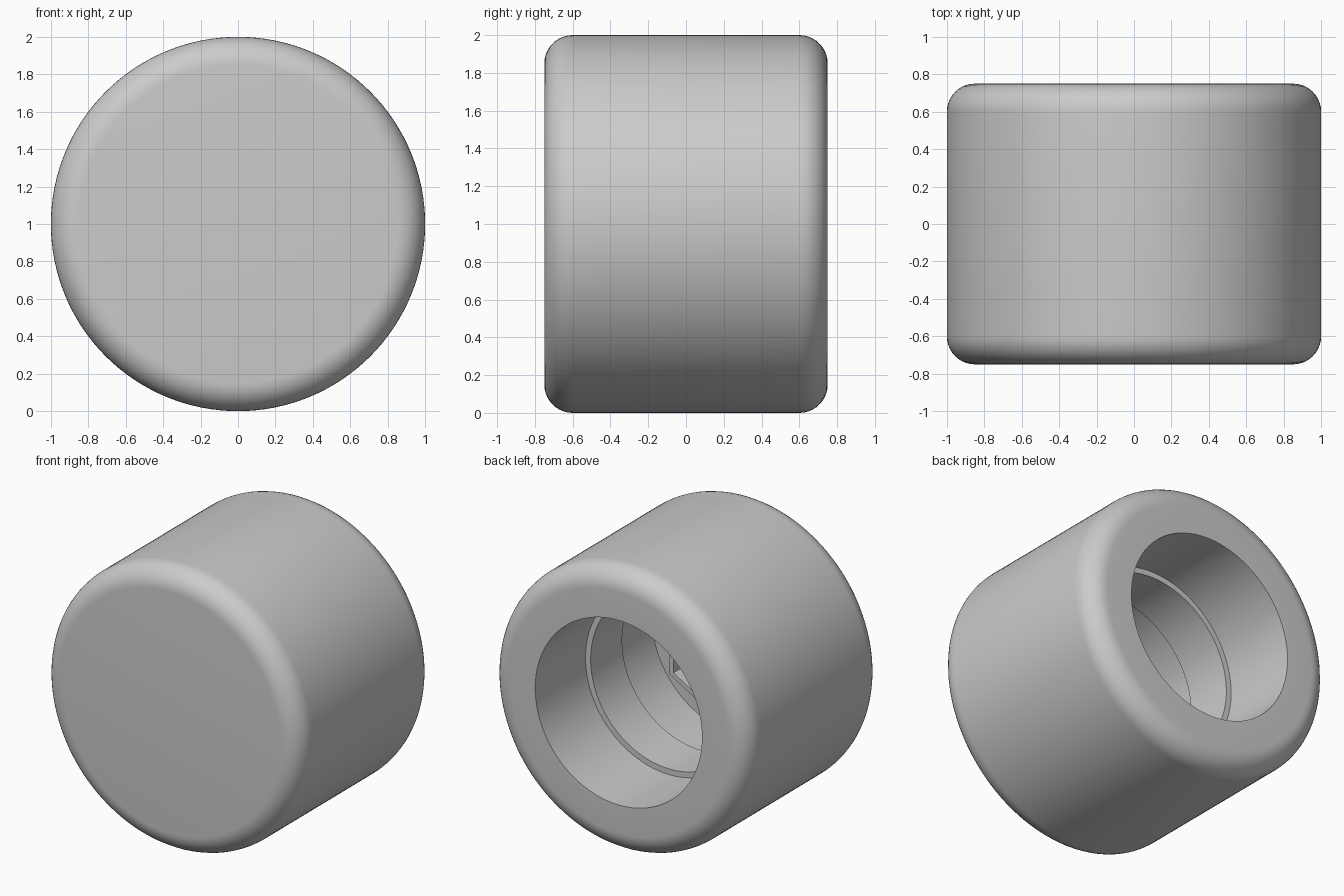
import bpy, bmesh
from math import sin, cos, pi, radians
from mathutils import Matrix, Vector

cube = bpy.data.objects.get("Cube")
if cube:
    bpy.data.objects.remove(cube, do_unlink=True)

grey = bpy.data.materials.new("plain_grey")
grey.use_nodes = True
COLOUR = (0.6, 0.6, 0.6, 1)
grey.diffuse_color = COLOUR
grey.node_tree.nodes["Principled BSDF"].inputs["Base Color"].default_value = COLOUR


def lathe(name, profile, steps, start=0.0, closed=False):
    """Turn (radius, y) points around the y axis, raised to the cap centre."""
    bm = bmesh.new()
    turn = Matrix.Rotation(start, 3, 'Y')
    verts = [bm.verts.new(turn @ Vector((r, y, 0))) for r, y in profile]
    pairs = list(zip(verts, verts[1:]))
    if closed:
        pairs.append((verts[-1], verts[0]))
    edges = [bm.edges.new(p) for p in pairs]
    bmesh.ops.spin(bm, geom=verts + edges, cent=(0, 0, 0), axis=(0, 1, 0),
                   angle=2 * pi, steps=steps)
    bmesh.ops.remove_doubles(bm, verts=bm.verts, dist=1e-4)
    bmesh.ops.recalc_face_normals(bm, faces=bm.faces)
    mesh = bpy.data.meshes.new(name)
    bm.to_mesh(mesh)
    bm.free()
    mesh.materials.append(grey)
    obj = bpy.data.objects.new(name, mesh)
    obj.location.z = 1
    bpy.context.collection.objects.link(obj)
    bpy.ops.object.select_all(action='DESELECT')
    obj.select_set(True)
    bpy.context.view_layer.objects.active = obj
    bpy.ops.object.shade_smooth_by_angle(angle=radians(30))
    return obj


def fillet(r, y, radius, a0, a1, n=10):
    """Quarter round between two angles."""
    angles = [radians(a0 + (a1 - a0) * i / n) for i in range(n + 1)]
    return [(r + radius * cos(a), y + radius * sin(a)) for a in angles]


HALF, ROUND = 0.75, 0.15
BORE, LIP, FLOOR = 0.65, 0.61, -0.55

# Rounded cap with a blind bore at the back and a raised band inside it
outside = ([(0, -HALF)]
           + fillet(1 - ROUND, -HALF + ROUND, ROUND, -90, 0)
           + fillet(1 - ROUND, HALF - ROUND, ROUND, 0, 90))
bore = [(BORE, HALF), (BORE, 0.19), (LIP, 0.19), (LIP, -0.16),
        (BORE, -0.16), (BORE, FLOOR), (0, FLOOR)]
lathe("cap_body", outside + bore, 128)

# Hexagonal sleeve standing on the bore floor
sleeve = [(0.27, FLOOR), (0.27, -0.15), (0.235, -0.15), (0.235, FLOOR)]
lathe("hex_sleeve", sleeve, 6, start=radians(30))
